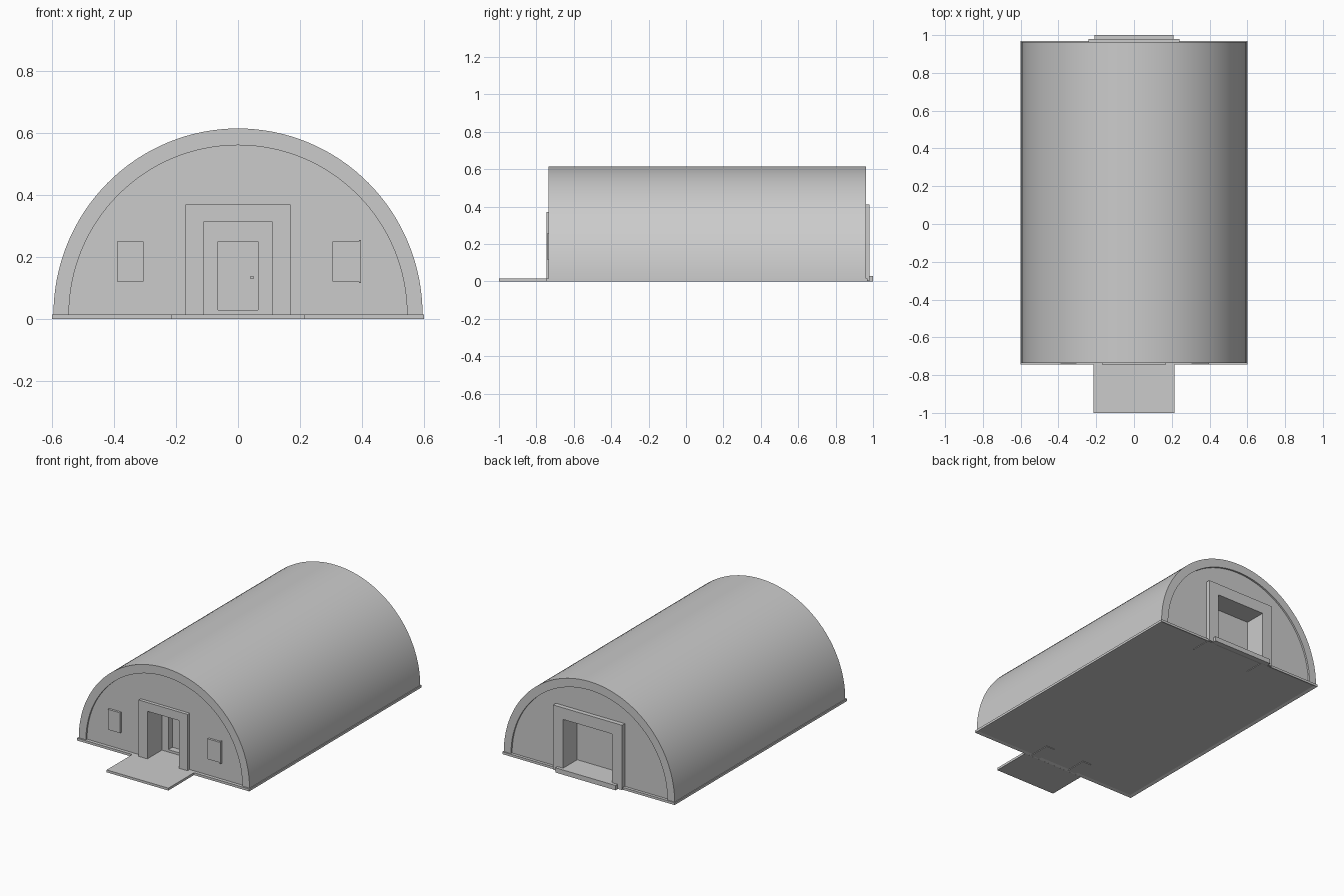
import bpy, bmesh, math

if "Cube" in bpy.data.objects:
    bpy.data.objects.remove(bpy.data.objects["Cube"])

BASE = 0.015


def finish(name, bm, smooth=False):
    bmesh.ops.recalc_face_normals(bm, faces=bm.faces[:])
    mesh = bpy.data.meshes.new(name)
    bm.to_mesh(mesh)
    bm.free()
    ob = bpy.data.objects.new(name, mesh)
    bpy.context.collection.objects.link(ob)
    if smooth:
        bpy.ops.object.select_all(action='DESELECT')
        ob.select_set(True)
        bpy.context.view_layer.objects.active = ob
        bpy.ops.object.shade_smooth_by_angle(angle=math.radians(30))
    return ob


def extrude(name, pts, y0, y1, smooth=False):
    """Extrude an x-z outline along y."""
    bm = bmesh.new()
    face = bm.faces.new([bm.verts.new((x, y0, z)) for x, z in pts])
    new = bmesh.ops.extrude_face_region(bm, geom=[face])['geom']
    bmesh.ops.translate(bm, vec=(0, y1 - y0, 0),
                        verts=[v for v in new if isinstance(v, bmesh.types.BMVert)])
    return finish(name, bm, smooth)


def box(name, x0, x1, y0, y1, z0, z1):
    return extrude(name, [(x0, z0), (x1, z0), (x1, z1), (x0, z1)], y0, y1)


def arc(rx, rz, n=64):
    return [(rx * math.cos(math.pi * i / n), BASE + rz * math.sin(math.pi * i / n))
            for i in range(n + 1)]


def portal(name, w, h, wi, hi, y0, y1, z0):
    """Door surround: upside-down U with half widths w and wi."""
    pts = [(w, z0), (w, h), (-w, h), (-w, z0), (-wi, z0), (-wi, hi), (wi, hi), (wi, z0)]
    return extrude(name, pts, y0, y1)


# Floor slab with a shallow recess underneath
slab = bmesh.new()
bmesh.ops.create_cube(slab, size=1)
for v in slab.verts:
    v.co = (v.co.x * 1.2, v.co.y * 1.715 + 0.1125, (v.co.z + 0.5) * BASE)
slab.normal_update()
under = min(slab.faces, key=lambda f: f.calc_center_median().z)
bmesh.ops.inset_region(slab, faces=[under], thickness=0.025)
for v in under.verts:
    v.co.z = 0.006
finish("floor_slab", slab)

# Front porch and rear step
box("porch_slab", -0.215, 0.215, -1.0, -0.744, 0, BASE)
box("rear_step", -0.21, 0.21, 0.82, 1.0, 0.007, 0.03)
box("rear_step_lip", -0.21, 0.21, 0.97, 1.0, 0, 0.03)

# Arched roof shell
extrude("arched_roof", arc(0.595, 0.6) + arc(0.545, 0.546)[::-1], -0.735, 0.963, True)

# End walls, notched for the doorways
for name, y0, y1, w, h in (("front_wall", -0.724, -0.69, 0.14, 0.34),
                           ("rear_wall", 0.915, 0.952, 0.20, 0.37)):
    notch = [(-w, BASE), (-w, h), (w, h), (w, BASE)]
    extrude(name, arc(0.55, 0.551) + notch, y0, y1)

# Front entrance: deep surround, inner partition and recessed door
portal("front_door_frame", 0.17, 0.37, 0.11, 0.315, -0.745, -0.60, 0.002)
portal("front_partition", 0.15, 0.35, 0.065, 0.25, -0.60, -0.56, BASE)
box("front_door_sill", -0.065, 0.065, -0.60, -0.55, BASE, 0.03)
box("front_door", -0.08, 0.08, -0.56, -0.545, BASE, 0.27)
box("front_door_handle", 0.04, 0.05, -0.57, -0.559, 0.13, 0.14)

# Rear entrance: deep surround and large door
portal("rear_door_frame", 0.24, 0.41, 0.17, 0.337, 0.835, 0.98, 0.002)
box("rear_door", -0.2, 0.2, 0.82, 0.84, BASE, 0.37)

# Front windows
for side, s in (("left", -1), ("right", 1)):
    a, b = sorted((s * 0.305, s * 0.39))
    box(side + "_window_panel", a, b, -0.738, -0.715, 0.122, 0.25)
box("right_window_shutter", 0.39, 0.397, -0.742, -0.715, 0.116, 0.256)
